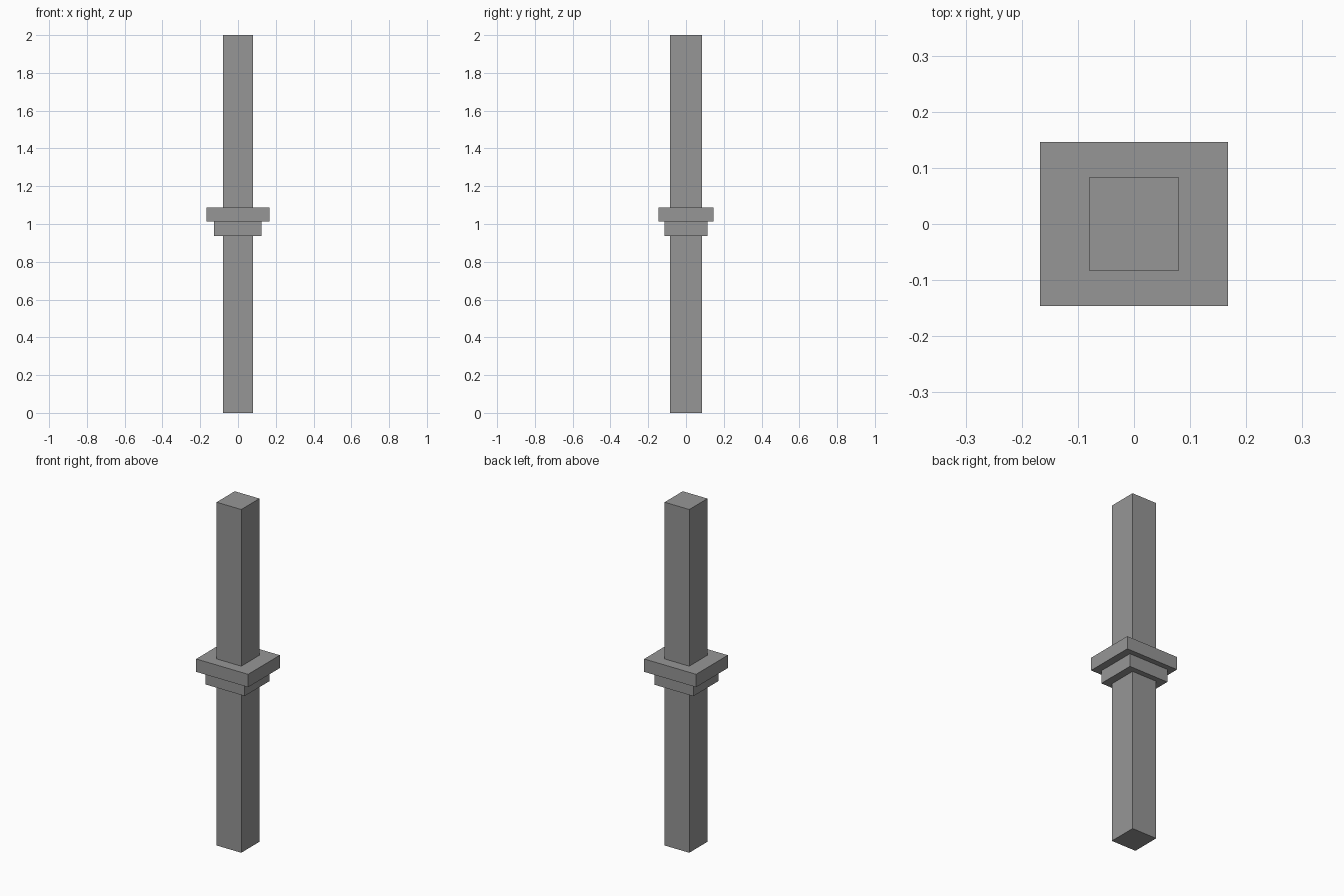
import bpy

# Remove the default cube
cube = bpy.data.objects.get("Cube")
if cube:
    bpy.data.objects.remove(cube, do_unlink=True)

# Single grey finish
GREY = (0.305, 0.305, 0.305, 1.0)
grey = bpy.data.materials.new("plain_grey")
grey.use_nodes = True
grey.diffuse_color = GREY
for node in grey.node_tree.nodes:
    if node.type == "BSDF_PRINCIPLED":
        node.inputs["Base Color"].default_value = GREY


def block(name, width, depth, bottom, top, x=0.0):
    """Flat-sided box spanning bottom to top."""
    bpy.ops.mesh.primitive_cube_add(size=1, location=(x, 0, (bottom + top) / 2))
    obj = bpy.context.object
    obj.name = obj.data.name = name
    obj.scale = (width, depth, top - bottom)
    bpy.ops.object.transform_apply(location=False, rotation=False, scale=True)
    obj.data.materials.append(grey)
    return obj


# Full-height post with a two-step collar at the middle
block("post", 0.159, 0.167, 0.0, 2.0)
block("lower_collar", 0.252, 0.23, 0.937, 1.012, x=-0.002)
block("upper_collar", 0.335, 0.292, 1.012, 1.087)
